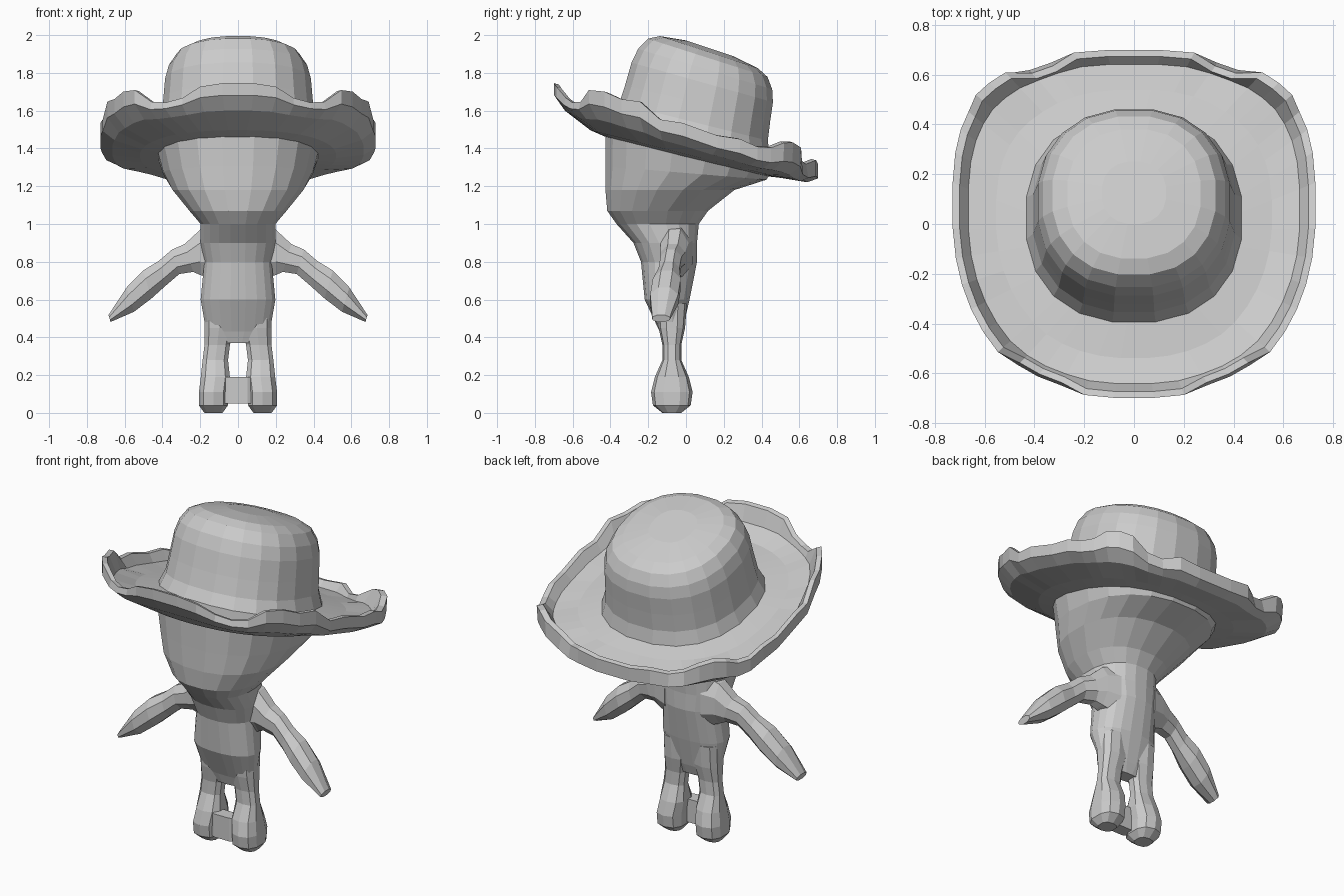
import bpy, bmesh, math
from mathutils import Vector

if "Cube" in bpy.data.objects:
    bpy.data.objects.remove(bpy.data.objects["Cube"])

grey = (0.6, 0.6, 0.6, 1)
clay = bpy.data.materials.new("clay_grey")
clay.use_nodes = True
clay.diffuse_color = grey
clay.node_tree.nodes["Principled BSDF"].inputs["Base Color"].default_value = grey


def loft(name, rings, closed=False):
    """Skin equal-sized rings of points; cap the ends, or join last to first."""
    bm = bmesh.new()
    rows = [[bm.verts.new(point) for point in ring] for ring in rings]
    count = len(rows[0])
    pairs = list(zip(rows, rows[1:]))
    if closed:
        pairs.append((rows[-1], rows[0]))
    for lower, upper in pairs:
        for i in range(count):
            j = (i + 1) % count
            bm.faces.new((lower[i], lower[j], upper[j], upper[i]))
    if not closed:
        bm.faces.new(rows[0][::-1])
        bm.faces.new(rows[-1])
    bmesh.ops.recalc_face_normals(bm, faces=bm.faces)
    mesh = bpy.data.meshes.new(name)
    bm.to_mesh(mesh)
    bm.free()
    mesh.materials.append(clay)
    ob = bpy.data.objects.new(name, mesh)
    bpy.context.collection.objects.link(ob)


def power(value, exponent):
    return math.copysign(abs(value) ** (2 / exponent), value)


def oval(center_x, center_y, z, width, depth, tilt=0, sides=20, square=2.3):
    """Rounded ring of half sizes width and depth, tilting along y."""
    points = []
    for i in range(sides):
        angle = math.tau * (i + 0.5) / sides
        x = width * power(math.cos(angle), square)
        y = depth * power(math.sin(angle), square)
        points.append((center_x + x, center_y + y, z + tilt * y))
    return points


# Head and torso: height, half width, front, back
body = [(0.37, 0.1, -0.12, -0.04), (0.43, 0.17, -0.14, -0.02),
        (0.6, 0.2, -0.22, 0.02), (0.8, 0.18, -0.24, 0.06),
        (0.9, 0.2, -0.28, 0.06), (1, 0.2, -0.37, 0.07),
        (1.07, 0.26, -0.42, 0.12), (1.18, 0.35, -0.43, 0.26),
        (1.27, 0.4, -0.43, 0.43), (1.4, 0.44, -0.43, 0.47)]
loft("head_and_torso",
     [oval(0, (front + back) / 2, z, width, (back - front) / 2,
           tilt=-1.2 * max(0, z - 1.2))
      for z, width, front, back in body])

# Hat crown: height and half width; it leans back and tilts more towards the top
crown = [(1.46, 0.44), (1.54, 0.41), (1.64, 0.4), (1.75, 0.39),
         (1.82, 0.37), (1.88, 0.33), (1.91, 0.27), (1.93, 0.13)]
loft("hat_crown",
     [oval(0, 0.02 + 0.22 * (z - 1.45), z, width, 0.97 * width,
           tilt=-0.25 - 0.3 * max(0, z - 1.65))
      for z, width in crown])

# Hat brim: ragged rim in zones from front to back (last step, lift, outward)
zones = [(1, 0.02, 0), (4, -0.04, -0.04), (8, 0.05, 0), (14, 0, 0),
         (17, 0.06, 0.02), (19, -0.02, -0.05), (21, 0, 0)]
STEPS = 44


def brim_ring(share, height, tilt, ragged):
    """Ring at a share of the way from the crown out to the rim."""
    points = []
    for i in range(STEPS):
        step = min(i, STEPS - 1 - i)
        lift, out = next(zone[1:] for zone in zones if step <= zone[0])
        # Every other vertex dips, which gives the rim its teeth
        lift -= 0.015 * (step % 2)
        angle = math.tau * (i + 0.5) / STEPS - math.pi / 2
        across, along = math.cos(angle), math.sin(angle)
        square = 2.8 if along > 0 else 2.4
        outer = Vector((0.73 * power(across, square), 0.7 * power(along, square)))
        inner = Vector((across, along)) * 0.38
        p = inner.lerp(outer * (1 + ragged * out), share)
        # The sides swing a little towards the back
        p.y += 0.1 * share * max(0, across ** 2 - 0.4)
        points.append((p.x, p.y, height + tilt * p.y + ragged * lift))
    return points


profile = [(0, 1.48, -0.25, 0), (0.5, 1.46, -0.25, 0), (0.82, 1.47, -0.27, 0.2),
           (0.92, 1.53, -0.28, 1), (1, 1.53, -0.28, 1), (1, 1.46, -0.3, 0.6),
           (0.82, 1.41, -0.29, 0.2), (0.4, 1.37, -0.25, 0), (0, 1.35, -0.24, 0)]
loft("hat_brim", [brim_ring(*row) for row in profile], closed=True)

# Legs with feet: height, distance from the middle, half width, half depth
leg = [(0, 0.13, 0.05, 0.05), (0.04, 0.13, 0.08, 0.1), (0.11, 0.13, 0.08, 0.11),
       (0.19, 0.12, 0.08, 0.09), (0.28, 0.12, 0.07, 0.05), (0.36, 0.11, 0.07, 0.05),
       (0.45, 0.1, 0.08, 0.07), (0.58, 0.1, 0.08, 0.08)]
# Arms: distance from the middle, height, half depth, half thickness
arm = [(0.12, 0.85, 0.09, 0.16), (0.2, 0.85, 0.08, 0.13), (0.26, 0.82, 0.07, 0.08),
       (0.33, 0.8, 0.06, 0.07), (0.4, 0.74, 0.06, 0.07), (0.48, 0.68, 0.08, 0.08),
       (0.57, 0.6, 0.08, 0.07), (0.68, 0.5, 0.05, 0.02)]


def arm_ring(side, x, z, depth, thickness):
    """Section that leans with the slope of the arm, drifting forwards."""
    points = []
    for i in range(8):
        angle = math.tau * (i + 0.5) / 8
        rise = thickness * math.sin(angle)
        lean = 0.3 * rise if x > 0.25 else 0
        y = -0.03 - 0.15 * x + depth * math.cos(angle)
        points.append((side * (x + lean), y, z + rise))
    return points


for side, label in ((1, "left"), (-1, "right")):
    loft(label + "_leg",
         [oval(side * x, -0.075, z, width, depth, sides=10, square=2.6)
          for z, x, width, depth in leg])
    loft(label + "_arm", [arm_ring(side, *row) for row in arm])

# Web joining the fronts of the feet
loft("foot_web", [oval(0, -0.12, z, 0.08, 0.04, sides=8, square=4)
                  for z in (0.05, 0.19)])
